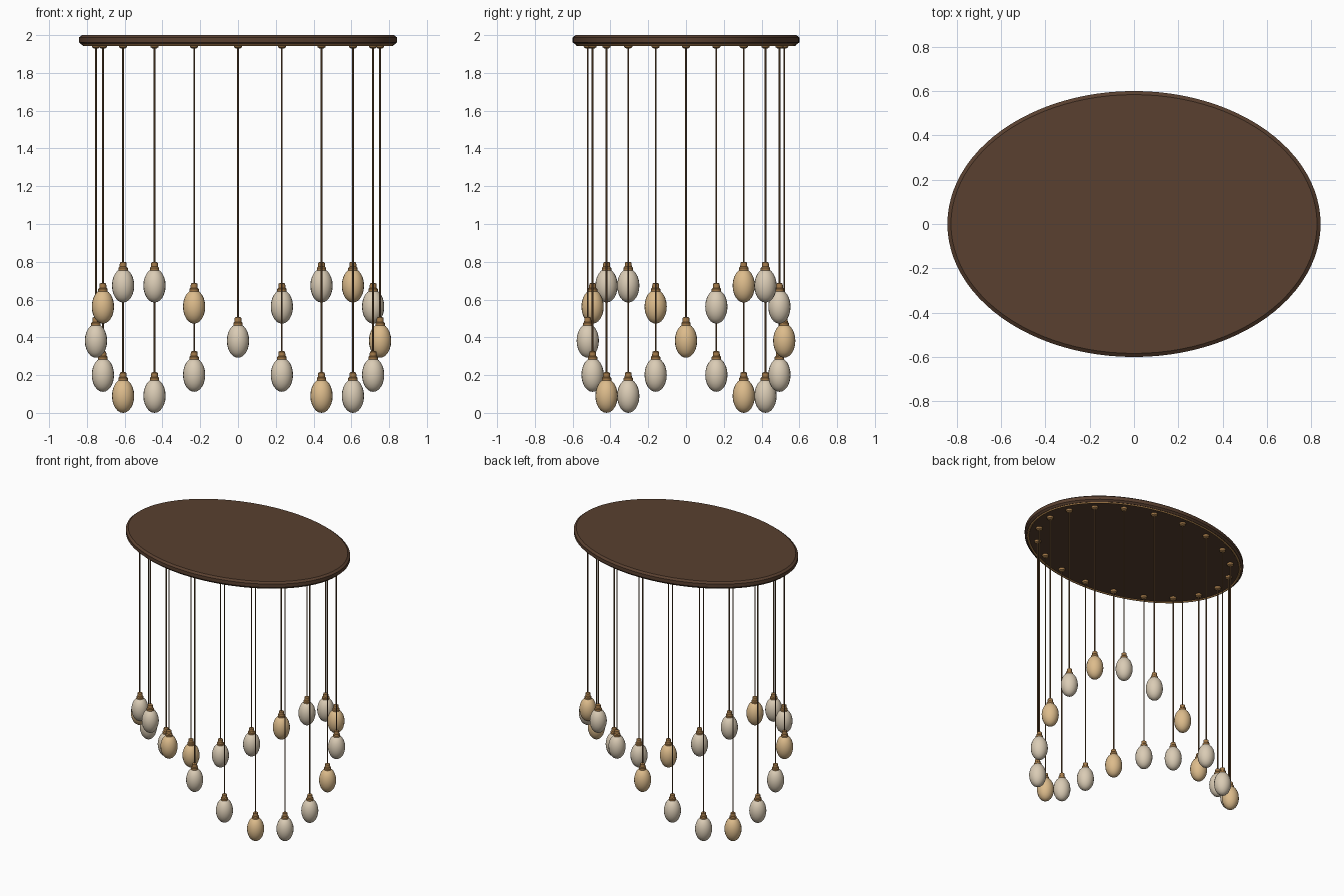
import bpy, bmesh, math

cube = bpy.data.objects.get("Cube")
if cube:
    bpy.data.objects.remove(cube, do_unlink=True)


def material(name, rgb):
    m = bpy.data.materials.new(name)
    m.use_nodes = True
    m.diffuse_color = (*rgb, 1)
    m.node_tree.nodes["Principled BSDF"].inputs["Base Color"].default_value = (*rgb, 1)
    return m


WOOD = material("dark walnut", (0.10, 0.051, 0.029))
BRONZE = material("bronze", (0.36, 0.19, 0.065))
CORD = material("brown cord", (0.16, 0.085, 0.035))
CLEAR = material("pale glass", (0.70, 0.60, 0.46))
AMBER = material("amber glass", (0.72, 0.50, 0.26))


def lathe(name, profile, mat, sides, place=(0, 0, 0), offset=(0, 0), closed=False, angle=35):
    """Sweep (radius, z) points round z; offset stretches the x and y radii."""
    bm = bmesh.new()
    turns = [2 * math.pi * i / sides for i in range(sides)]
    rings = []
    for r, z in profile:
        rx, ry = r + offset[0], r + offset[1]
        if rx == 0:
            rings.append([bm.verts.new((0, 0, z))] * sides)
        else:
            rings.append([bm.verts.new((rx * math.cos(t), ry * math.sin(t), z)) for t in turns])
    pairs = list(zip(rings, rings[1:]))
    if closed:
        pairs.append((rings[-1], rings[0]))
    for a, b in pairs:
        for i in range(sides):
            j = (i + 1) % sides
            bm.faces.new(list(dict.fromkeys((a[i], a[j], b[j], b[i]))))
    if not closed:
        for ring in (rings[0], rings[-1]):
            if ring[0] is not ring[1]:
                bm.faces.new(ring)
    bmesh.ops.recalc_face_normals(bm, faces=bm.faces)
    mesh = bpy.data.meshes.new(name)
    bm.to_mesh(mesh)
    bm.free()
    mesh.materials.append(mat)
    ob = bpy.data.objects.new(name, mesh)
    ob.location = place
    bpy.context.collection.objects.link(ob)
    bpy.ops.object.select_all(action="DESELECT")
    ob.select_set(True)
    bpy.context.view_layer.objects.active = ob
    bpy.ops.object.shade_smooth_by_angle(angle=math.radians(angle))


# Oval ceiling plate with chamfered rims
WIDE, DEEP = 0.842, 0.60
lathe("ceiling_plate", [(-0.014, 1.95), (0, 1.962), (0, 1.988), (-0.016, 2.0)],
      WOOD, 96, offset=(WIDE, DEEP), angle=25)

# Slim bronze trim under the rim
trim = [(0.008 * math.cos(a), 1.951 + 0.008 * math.sin(a))
        for a in (k * math.pi / 6 for k in range(12))]
lathe("plate_trim", trim, BRONZE, 96, offset=(WIDE - 0.024, DEEP - 0.024), closed=True, angle=60)

# Shared pendant profiles, measured from the bottom of the bulb
bulb = [(0, 0)]
for k in range(1, 12):
    t = math.pi * k / 12
    bulb.append((0.059 * math.sin(t), 0.09 * (1 - math.cos(t))))
bulb.append((0, 0.18))
socket = [(0.030, 0.152), (0.030, 0.160), (0.025, 0.164), (0.025, 0.184),
          (0.019, 0.190), (0.017, 0.212), (0.010, 0.216)]

# Ring of pendants whose heights rise and fall twice round the oval
COUNT = 20
for k in range(1, COUNT + 1):
    t = 2 * math.pi * k / COUNT
    x, y = 0.752 * math.cos(t), 0.52 * math.sin(t)
    z = 0.292 * (1 + math.sin(2 * t) / math.sin(math.radians(72)))
    glass = AMBER if k % 3 == 2 else CLEAR
    lathe(f"bulb_{k}", bulb, glass, 20, (x, y, z), angle=40)
    lathe(f"socket_{k}", socket, BRONZE, 16, (x, y, z))
    lathe(f"cord_{k}", [(0.0045, z + 0.21), (0.0045, 1.945)], CORD, 12, (x, y, 0), angle=60)
    lathe(f"cord_cup_{k}", [(0.012, 1.93), (0.021, 1.936), (0.023, 1.952)],
          BRONZE, 16, (x, y, 0))
